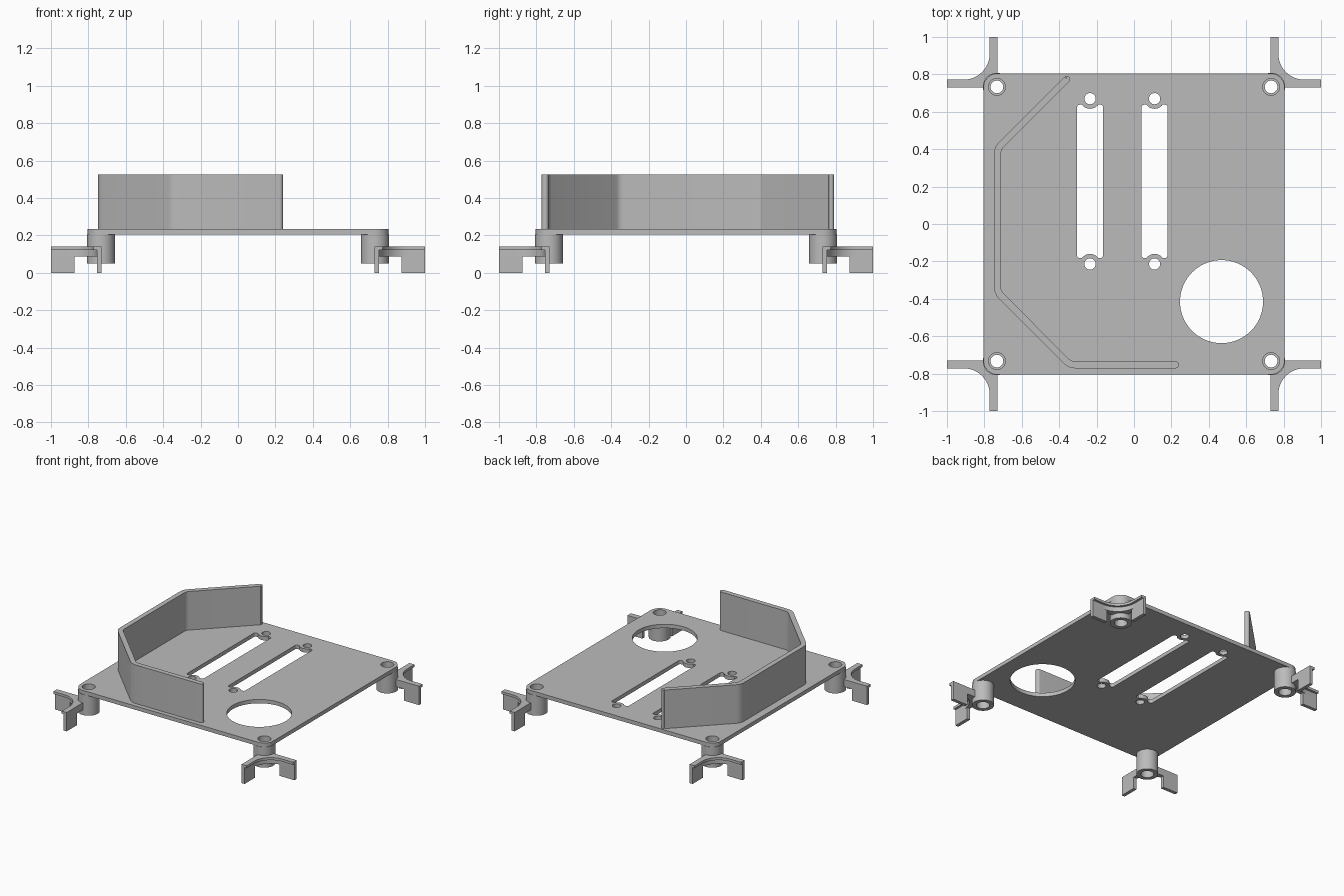
import bpy, bmesh
from math import cos, sin, radians, pi
from mathutils import Vector

if "Cube" in bpy.data.objects:
    bpy.data.objects.remove(bpy.data.objects["Cube"])

grey = bpy.data.materials.new("plain_grey")
grey.use_nodes = True
grey.diffuse_color = (0.5, 0.5, 0.5, 1)
grey.node_tree.nodes["Principled BSDF"].inputs["Base Color"].default_value = (0.5, 0.5, 0.5, 1)

PLATE_LOW, PLATE_TOP, WALL_TOP = 0.205, 0.234, 0.525
BOSS = 0.733           # boss distance from the centre on both axes
BORE, NECK, BOSS_R = 0.045, 0.034, 0.075


def arc(cx, cy, r, a0, a1, n):
    """Points on an arc, angles in degrees."""
    angles = [radians(a0 + (a1 - a0) * i / n) for i in range(n + 1)]
    return [(cx + r * cos(a), cy + r * sin(a)) for a in angles]


def circle(cx, cy, r, n=48):
    return arc(cx, cy, r, 0, 360, n)[:-1]


def finish(name, bm):
    bmesh.ops.remove_doubles(bm, verts=bm.verts, dist=0.0001)
    bmesh.ops.recalc_face_normals(bm, faces=bm.faces)
    mesh = bpy.data.meshes.new(name)
    bm.to_mesh(mesh)
    bm.free()
    mesh.materials.clear()
    mesh.materials.append(grey)
    obj = bpy.data.objects.new(name, mesh)
    bpy.context.collection.objects.link(obj)
    bpy.ops.object.select_all(action='DESELECT')
    obj.select_set(True)
    bpy.context.view_layer.objects.active = obj
    bpy.ops.object.shade_smooth_by_angle(angle=radians(30))
    return obj


def prism(name, loops, z0, z1):
    """Upright prism from an outline and any hole loops."""
    curve = bpy.data.curves.new(name + "_profile", 'CURVE')
    curve.dimensions = '2D'
    curve.fill_mode = 'BOTH'
    curve.extrude = (z1 - z0) / 2
    for loop in loops:
        spline = curve.splines.new('POLY')
        spline.points.add(len(loop) - 1)
        for point, (x, y) in zip(spline.points, loop):
            point.co = (x, y, 0, 1)
        spline.use_cyclic_u = True
    temp = bpy.data.objects.new(name + "_profile", curve)
    bpy.context.collection.objects.link(temp)
    mesh = bpy.data.meshes.new_from_object(
        temp.evaluated_get(bpy.context.evaluated_depsgraph_get()))
    bm = bmesh.new()
    bm.from_mesh(mesh)
    bmesh.ops.translate(bm, verts=bm.verts, vec=(0, 0, (z0 + z1) / 2))
    bpy.data.objects.remove(temp)
    bpy.data.curves.remove(curve)
    bpy.data.meshes.remove(mesh)
    return finish(name, bm)


def lathe(name, profile, cx, cy, n=48):
    """Closed (radius, height) profile turned about an upright axis."""
    bm = bmesh.new()
    rings = [[bm.verts.new((x, y, z)) for x, y in circle(cx, cy, r, n)] for r, z in profile]
    for a, b in zip(rings, rings[1:] + rings[:1]):
        for i in range(n):
            j = (i + 1) % n
            bm.faces.new((a[i], a[j], b[j], b[i]))
    return finish(name, bm)


# Base plate: rounded outline, boss bores, slots with screw collars, round opening
outline = []
for k, (sx, sy) in enumerate([(1, 1), (-1, 1), (-1, -1), (1, -1)]):
    outline += arc(sx * 0.73, sy * 0.73, BOSS_R, 90 * k, 90 * k + 90, 10)
loops = [outline, circle(0.468, -0.415, 0.222, 72)]
for sx in (1, -1):
    for sy in (1, -1):
        loops.append(circle(sx * BOSS, sy * BOSS, BORE))

SLOT_Y = 0.228
for slot_x in (-0.235, 0.11):
    half = (arc(0.055, 0.395, 0.015, 0, 90, 5)
            + arc(0, 0.442, 0.054, -36.3, -143.7, 14)
            + arc(-0.055, 0.395, 0.015, 90, 180, 5))
    slot = half + [(-x, -y) for x, y in half]
    loops.append([(slot_x + x, SLOT_Y + y) for x, y in slot])
    for s in (1, -1):
        loops.append(circle(slot_x, SLOT_Y + s * 0.442, 0.03, 32))
prism("base_plate", loops, PLATE_LOW, PLATE_TOP)

# Guard wall: softened bent path, thickened, with rounded ends
path = [Vector(p) for p in
        [(-0.36, 0.774), (-0.73, 0.404), (-0.73, -0.365), (-0.343, -0.753), (0.222, -0.753)]]
smooth = [path[0]]
for before, corner, after in zip(path, path[1:], path[2:]):
    p = corner + (before - corner).normalized() * 0.03
    q = corner + (after - corner).normalized() * 0.03
    for i in range(7):
        t = i / 6
        smooth.append(p.lerp(corner, t).lerp(corner.lerp(q, t), t))
smooth.append(path[-1])
HALF = 0.0185
left, right = [], []
for i, p in enumerate(smooth):
    d = (smooth[min(i + 1, len(smooth) - 1)] - smooth[max(i - 1, 0)]).normalized()
    normal = Vector((-d.y, d.x)) * HALF
    left.append(tuple(p + normal))
    right.append(tuple(p - normal))
end_cap = arc(*path[-1], HALF, 90, -90, 10)[1:-1]
start_cap = arc(*path[0], HALF, -45, 135, 10)[1:-1]
wall = left + end_cap + right[::-1] + start_cap
prism("guard_wall", [wall], PLATE_TOP - 0.005, WALL_TOP)

# Corner feet: stepped boss, curved flange, thinner web and two end pads
boss_profile = [(BOSS_R, 0.05), (BOSS_R, PLATE_LOW), (BORE, PLATE_LOW), (BORE, 0.16),
                (NECK, 0.16), (NECK, 0.12), (BORE, 0.12), (BORE, 0.05)]
INNER, FLANGE_LOW, FLANGE_TOP, WEB_LOW = 0.73, 0.123, 0.142, 0.088


def bracket(thickness):
    edge = INNER + thickness
    return ([(INNER, 1), (INNER, 0.79), (0.785, 0.785), (0.79, INNER), (1, INNER), (1, edge)]
            + arc(0.91, 0.91, 0.91 - edge, 270, 180, 16) + [(edge, 1)])


pad = [(0.875, INNER), (1, INNER), (1, INNER + 0.025), (0.875, INNER + 0.025)]
for side, sx in (("left", 1), ("right", -1)):
    for end, sy in (("front", -1), ("back", 1)):
        tag = f"{end}_{side}"

        def place(points):
            return [[(sx * x, sy * y) for x, y in points]]

        lathe(tag + "_boss", boss_profile, sx * BOSS, sy * BOSS)
        prism(tag + "_flange", place(bracket(0.042)), FLANGE_LOW, FLANGE_TOP)
        prism(tag + "_web", place(bracket(0.025)), WEB_LOW, FLANGE_LOW)
        prism(tag + "_side_pad", place(pad), 0, WEB_LOW)
        prism(tag + "_end_pad", place([(y, x) for x, y in pad]), 0, WEB_LOW)
